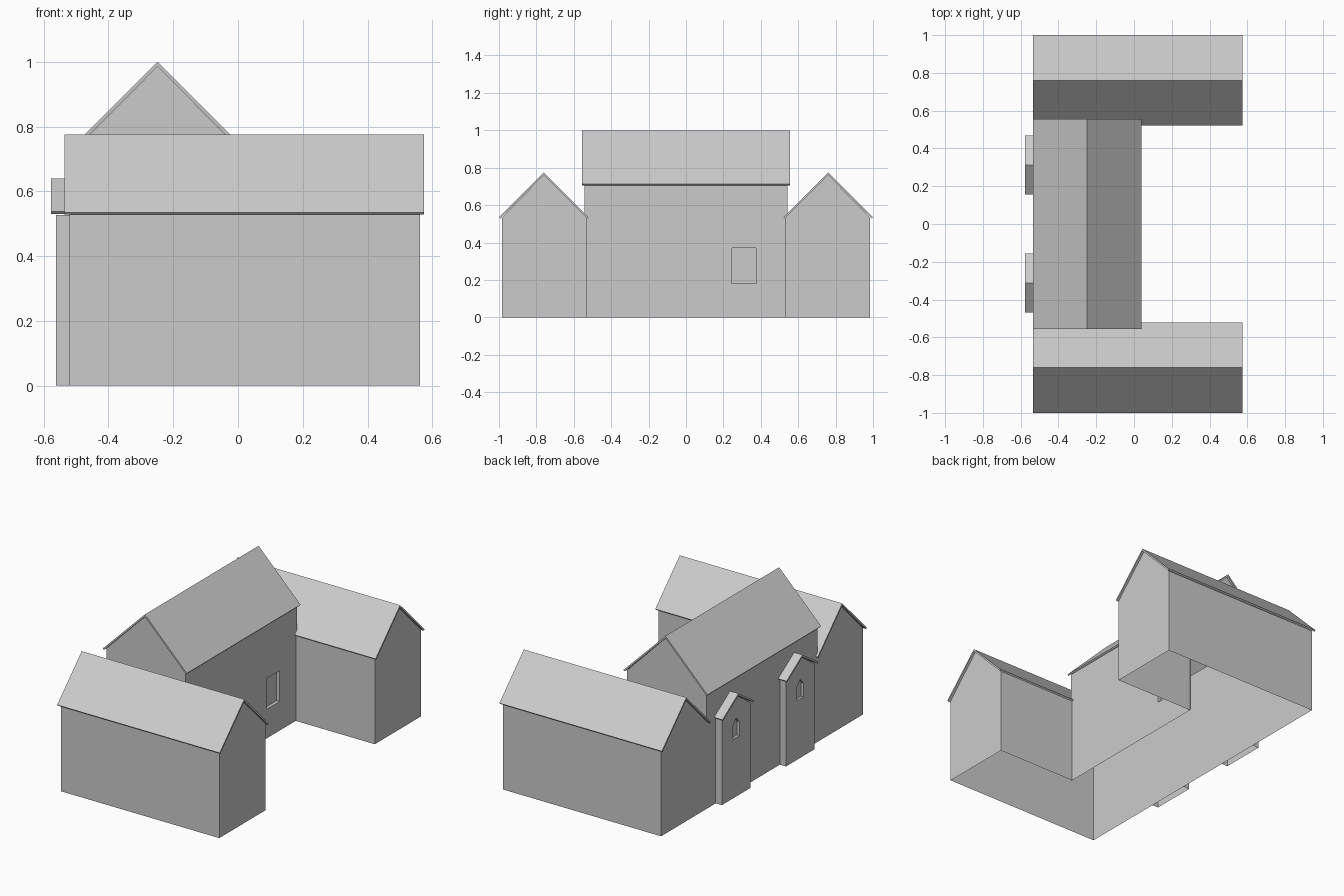
import bpy, bmesh
from mathutils import Vector

if "Cube" in bpy.data.objects:
    bpy.data.objects.remove(bpy.data.objects["Cube"])

# one plain grey throughout
grey = bpy.data.materials.new("plain_grey")
grey.diffuse_color = (0.6, 0.6, 0.6, 1)
grey.use_nodes = True
grey.node_tree.nodes["Principled BSDF"].inputs["Base Color"].default_value = grey.diffuse_color


def finish(bm, name):
    me = bpy.data.meshes.new(name)
    bm.to_mesh(me)
    bm.free()
    me.materials.append(grey)
    ob = bpy.data.objects.new(name, me)
    bpy.context.collection.objects.link(ob)
    return ob


def panel(bm, pts, out, hole=None, depth=0.02):
    """Flat wall sheet facing 'out', optionally with a recessed opening."""
    out = Vector(out)
    vs = [bm.verts.new(p) for p in pts]
    n = len(vs)
    if hole is None:
        made = [bm.faces.new(vs)]
    else:
        hs = [bm.verts.new(p) for p in hole]
        edges = [bm.edges.new((l[i], l[(i + 1) % len(l)])) for l in (vs, hs) for i in range(len(l))]
        res = bmesh.ops.triangle_fill(bm, use_beauty=True, use_dissolve=False, edges=edges)
        made = [f for f in res["geom"] if isinstance(f, bmesh.types.BMFace)]
        back = [bm.verts.new(v.co - out * depth) for v in hs]
        made.append(bm.faces.new(back))
        centre = sum((v.co for v in hs), Vector()) / len(hs)
        for i in range(len(hs)):
            j = (i + 1) % len(hs)
            f = bm.faces.new((hs[i], hs[j], back[j], back[i]))
            f.normal_update()
            if f.normal.dot(centre - f.calc_center_median()) < 0:
                f.normal_flip()
    for f in made:
        f.normal_update()
        if f.normal.dot(out) < 0:
            f.normal_flip()


def roof(name, axis, centre, hw, ridge, eave, a, b, t=0.007):
    """Thin folded slab running along 'axis' from a to b."""
    prof = [(-hw, eave), (0, ridge), (hw, eave), (hw - t, eave - t), (0, ridge - 2 * t), (t - hw, eave - t)]

    def put(h, z, s):
        return (s, centre + h, z) if axis == "x" else (centre + h, s, z)
    bm = bmesh.new()
    r0 = [bm.verts.new(put(h, z, a)) for h, z in prof]
    r1 = [bm.verts.new(put(h, z, b)) for h, z in prof]
    n = len(prof)
    for i in range(n):
        j = (i + 1) % n
        bm.faces.new((r0[i], r0[j], r1[j], r1[i]))
    for r in (r0, r1):          # each end is two slanted strips
        bm.faces.new((r[0], r[1], r[4], r[5]))
        bm.faces.new((r[1], r[2], r[3], r[4]))
    bmesh.ops.recalc_face_normals(bm, faces=bm.faces)
    finish(bm, name)


XB, XF, XM = -0.52, 0.562, 0.022      # back wall, wing ends, hall front wall

for s, side in ((-1, "south"), (1, "north")):
    # wing: open underneath, and open to the hall inside
    yo, yi, ym = s * 0.985, s * 0.532, s * 0.7605
    bm = bmesh.new()
    for x, d in ((XB, -1), (XF, 1)):
        panel(bm, [(x, yo, 0), (x, yi, 0), (x, yi, 0.532), (x, ym, 0.761), (x, yo, 0.532)], (d, 0, 0))
    panel(bm, [(XB, yo, 0), (XF, yo, 0), (XF, yo, 0.532), (XB, yo, 0.532)], (0, s, 0))
    panel(bm, [(XM, yi, 0), (XF, yi, 0), (XF, yi, 0.532), (XM, yi, 0.532)], (0, -s, 0))
    finish(bm, side + "_wing_walls")
    roof(side + "_wing_roof", "x", ym, 0.2395, 0.775, 0.535, -0.535, 0.575)

    # narrow gabled bay on the back wall, with a pointed niche
    c, w, x = s * 0.3125, 0.14, -0.562
    bm = bmesh.new()
    niche = [(x, c - 0.03, 0.365), (x, c + 0.03, 0.365), (x, c + 0.03, 0.45), (x, c, 0.485), (x, c - 0.03, 0.45)]
    panel(bm, [(x, c - w, 0), (x, c + w, 0), (x, c + w, 0.527), (x, c, 0.626), (x, c - w, 0.527)],
          (-1, 0, 0), niche, 0.015)
    for d in (-1, 1):
        y = c + d * w
        panel(bm, [(x, y, 0), (XB, y, 0), (XB, y, 0.527), (x, y, 0.527)], (0, d, 0))
    finish(bm, side + "_bay_walls")
    roof(side + "_bay_roof", "x", c, 0.156, 0.64, 0.537, -0.577, XB)

# central hall: long walls, recessed window, gables above the wings
bm = bmesh.new()
Y, H, E = 0.542, 0.532, 0.713
window = [(XM, 0.245, 0.18), (XM, 0.375, 0.18), (XM, 0.375, 0.37), (XM, 0.245, 0.37)]
panel(bm, [(XM, -Y, 0), (XM, Y, 0), (XM, Y, E), (XM, -Y, E)], (1, 0, 0), window, 0.02)
panel(bm, [(XB, -Y, 0), (XB, Y, 0), (XB, Y, E), (XB, -Y, E)], (-1, 0, 0))
for s in (-1, 1):
    panel(bm, [(XB, s * Y, H), (XM, s * Y, H), (XM, s * Y, E), (-0.248, s * Y, 0.986), (XB, s * Y, E)], (0, s, 0))
finish(bm, "hall_walls")
roof("hall_roof", "y", -0.248, 0.287, 1.0, 0.713, -0.555, 0.555)
